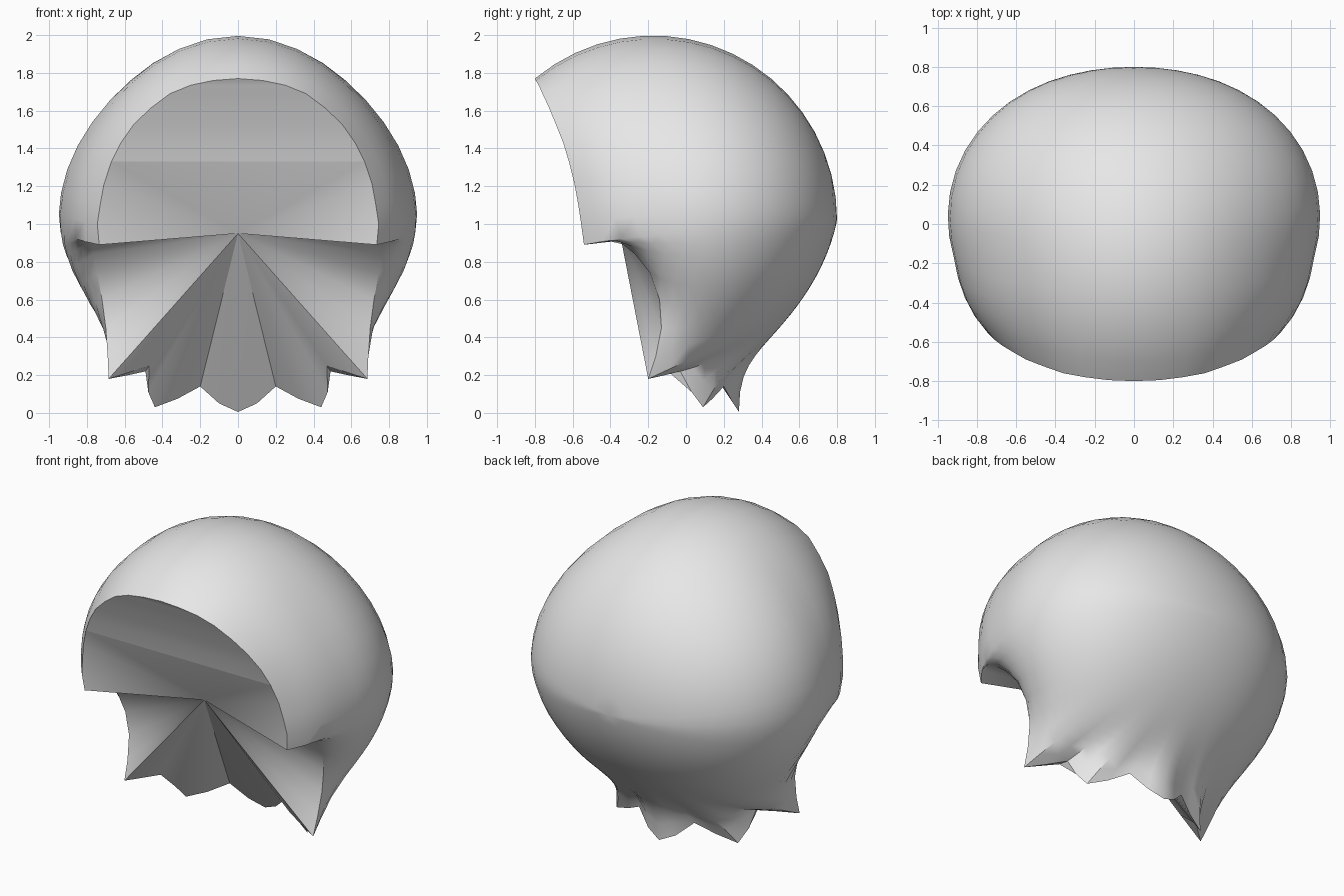
import bpy, bmesh, math
from mathutils import Vector

if "Cube" in bpy.data.objects:
    bpy.data.objects.remove(bpy.data.objects["Cube"])

CENTRE = Vector((0, -0.18, 1.02))
APEX = (0, -0.35, 0.95)
RINGS = 18

# Right half of the rim, top to bottom: x, y, z, and how tightly the shell bends to meet it
HALF_RIM = [
    (0, -.80, 1.77, 4), (.13, -.795, 1.76, 4), (.25, -.78, 1.735, 4), (.36, -.76, 1.69, 4),
    (.46, -.725, 1.615, 4), (.55, -.69, 1.53, 4), (.62, -.65, 1.43, 4), (.67, -.62, 1.33, 4),
    (.71, -.59, 1.21, 4), (.73, -.57, 1.10, 4), (.745, -.555, 1.0, 4), (.735, -.54, .89, 4),
    (.775, -.45, .92, 4.5), (.77, -.35, .905, 5), (.765, -.27, .84, 6), (.745, -.19, .74, 7),
    (.72, -.14, .60, 7), (.70, -.13, .45, 7), (.69, -.16, .30, 8), (.685, -.20, .18, 9),
    (.58, -.11, .20, 9), (.49, -.03, .22, 9), (.475, .03, .11, 9), (.44, .09, .03, 10),
    (.32, .14, .075, 10), (.20, .20, .14, 10), (.10, .25, .05, 10), (0, .28, .005, 10)]
BROW = 7                  # rim index where the flat upper panel ends
TIP = (19, 22)            # rim span below the sideburn
LIP = (.47, -.13, .25)    # inner corner of the sideburn


def body_radius(d):
    """Rounded skull shape: fuller behind, narrower above and at the nape."""
    ax2, back, up, down = d.x * d.x, max(d.y, 0), max(d.z, 0), max(-d.z, 0)
    return (.98 - .02 * ax2 + .17 * ax2 * back
            - .14 * ax2 * up * up - .03 * ax2 * down - .2 * back * down)


def direction(azimuth, polar):
    """Unit vector measured from the back pole; azimuth 0 is up."""
    s = math.sin(polar)
    return Vector((s * math.sin(azimuth), math.cos(polar), s * math.cos(azimuth)))


def smoothed(values, hold_ends=False, passes=10):
    """Neighbour averaging; ends are mirrored or held on the symmetry plane."""
    for _ in range(passes):
        v = [values[1]] + values + [values[-2]]
        new = [(v[i] + 2 * v[i + 1] + v[i + 2]) / 4 for i in range(len(values))]
        if hold_ends:
            new[0], new[-1] = values[0], values[-1]
        values = new
    return values


# Rim in polar form, plus a calmer version that guides the inner rings
offsets = [Vector(p[:3]) - CENTRE for p in HALF_RIM]
azim = [math.atan2(o.x, o.z) for o in offsets]
polar = [math.acos(o.y / o.length) for o in offsets]
extra = [o.length - body_radius(o.normalized()) for o in offsets]
azim_s, polar_s, extra_s = smoothed(azim, True), smoothed(polar), smoothed(extra)
power = smoothed([p[3] for p in HALF_RIM])


def shell_point(i, s):
    """Point on the path from the back pole (s = 0) to rim point i (s = 1)."""
    w = s ** 6
    d = direction(azim_s[i] + (azim[i] - azim_s[i]) * w,
                  s * (polar_s[i] + (polar[i] - polar_s[i]) * w))
    r = body_radius(d) + extra_s[i] * s ** power[i] + (extra[i] - extra_s[i]) * s ** 9
    return CENTRE + d * r


grey = bpy.data.materials.new("grey")
grey.diffuse_color = (.8, .8, .8, 1)
grey.use_nodes = True
grey.node_tree.nodes["Principled BSDF"].inputs["Base Color"].default_value = grey.diffuse_color

half = len(HALF_RIM)
n = 2 * half - 2
bm = bmesh.new()

# Outer shell, ring by ring from the back pole, mirrored left to right
pole = bm.verts.new(CENTRE + Vector((0, .98, 0)))
rings = []
for k in range(1, RINGS + 1):
    pts = [shell_point(i, k / RINGS) for i in range(half)]
    pts += [Vector((-p.x, p.y, p.z)) for p in pts[-2:0:-1]]
    rings.append([bm.verts.new(p) for p in pts])
for i in range(n):
    j = (i + 1) % n
    bm.faces.new((pole, rings[0][i], rings[0][j]))
    for a, b in zip(rings, rings[1:]):
        bm.faces.new((a[i], b[i], b[j], a[j]))

# Inner fan that closes the opening
edge = rings[-1]
apex = bm.verts.new(APEX)
spans = [(TIP[0], TIP[1], 1), (n - TIP[1], n - TIP[0], -1)]
for i in range(BROW, n - BROW):
    if not any(a <= i < b for a, b, _ in spans):
        bm.faces.new((edge[i], apex, edge[i + 1]))

# Sideburn corners: the fan meets an inner lip, with a small underside
for a, b, side in spans:
    lip = bm.verts.new((LIP[0] * side, LIP[1], LIP[2]))
    bm.faces.new((edge[a], apex, lip))
    bm.faces.new((lip, apex, edge[b]))
    for i in range(a, b):
        bm.faces.new((edge[i], lip, edge[i + 1]))

# Flat panel over the brow, with a crease below it
bm.faces.new((edge[BROW], edge[-BROW], apex))
bm.faces.new((edge[0], edge[1], edge[-1]))
for i in range(1, BROW):
    bm.faces.new((edge[i], edge[i + 1], edge[-i - 1], edge[-i]))
bm.edges.get((edge[BROW], edge[-BROW])).smooth = False

bmesh.ops.recalc_face_normals(bm, faces=bm.faces)
mesh = bpy.data.meshes.new("hair_shell")
bm.to_mesh(mesh)
bm.free()
mesh.materials.append(grey)
obj = bpy.data.objects.new("hair_shell", mesh)
bpy.context.collection.objects.link(obj)
bpy.context.view_layer.objects.active = obj
obj.select_set(True)
bpy.ops.object.shade_smooth_by_angle(angle=math.radians(35))
